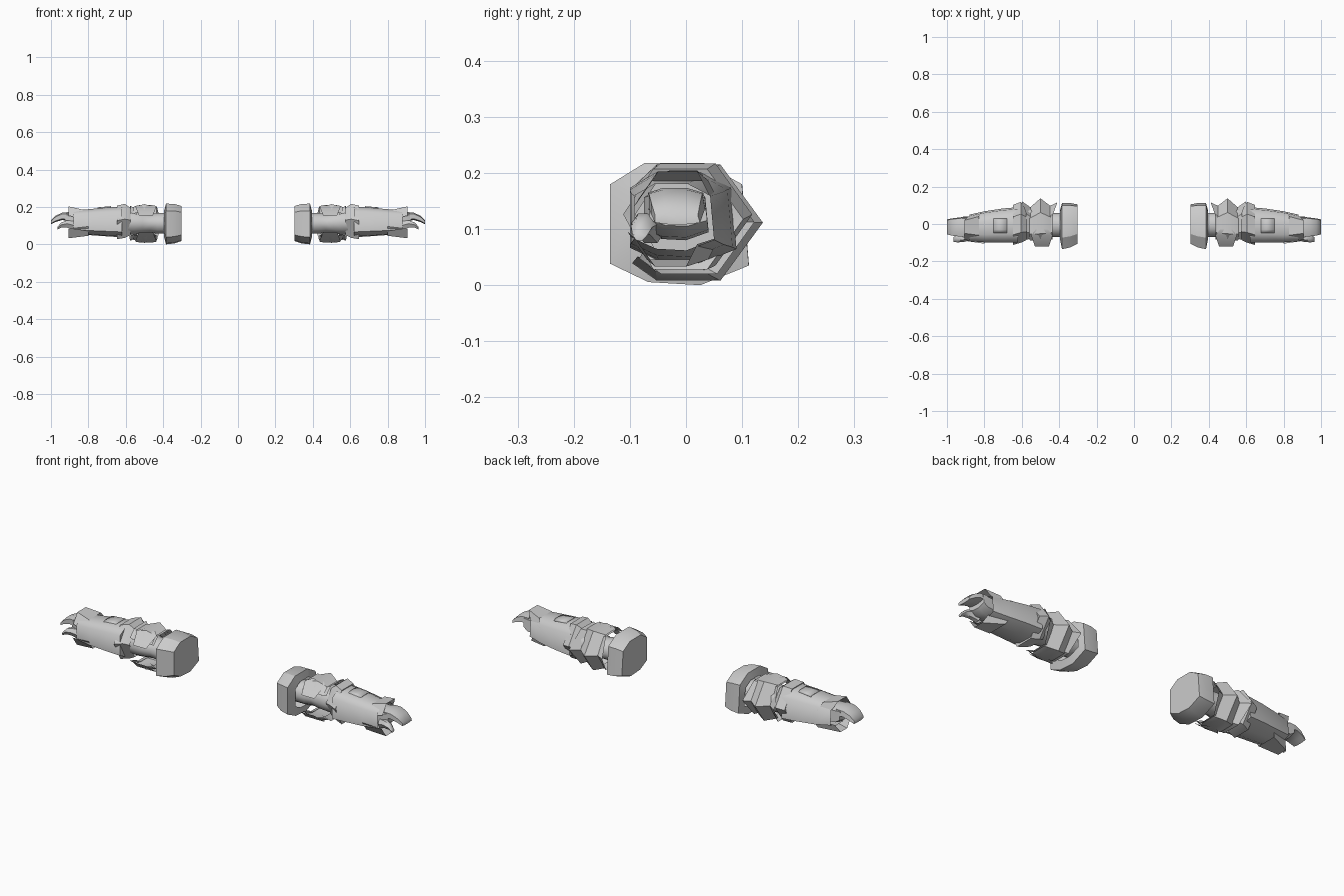
import bpy, bmesh, math

steel = bpy.data.materials.new("light_grey_steel")
steel.diffuse_color = (0.6, 0.6, 0.6, 1)

# Cross-sections as (y, z) in -1..1, starting at the back and going over the top
HEX = [(1, 0), (0.4, 1), (-0.5, 1), (-1, 0.1), (-0.5, -1), (0.4, -1)]
OCT = [(0.9, 0.65), (0.35, 1), (-0.5, 1), (-1, 0.65),
       (-1, -0.65), (-0.45, -0.95), (0.3, -1), (1, -0.68)]
ROUND = [(math.cos(i * math.pi / 5), math.sin(i * math.pi / 5)) for i in range(10)]


def ring(section, x, y0, y1, z0, z1, peak=0.0):
    """Section fitted to a box; peak shifts the back point along x."""
    cy, cz, ry, rz = (y0 + y1) / 2, (z0 + z1) / 2, (y1 - y0) / 2, (z1 - z0) / 2
    return [(x + peak * max(0, a) ** 3, cy + a * ry, cz + b * rz) for a, b in section]


def loft(name, rings, closed=True, cap_start=False, cap_end=False, angle=40, thick=0):
    """Skin rings into a shell, mirrored to the other arm."""
    bm = bmesh.new()
    rows = [[bm.verts.new(p) for p in r] for r in rings]
    n = len(rows[0])
    for a, b in zip(rows, rows[1:]):
        for i in range(n if closed else n - 1):
            j = (i + 1) % n
            bm.faces.new((a[i], b[i], b[j], a[j]))
    if cap_start:
        bm.faces.new(rows[0])
    if cap_end:
        bm.faces.new(rows[-1][::-1])
    bmesh.ops.recalc_face_normals(bm, faces=bm.faces)
    me = bpy.data.meshes.new(name)
    bm.to_mesh(me)
    bm.free()
    me.materials.append(steel)
    ob = bpy.data.objects.new(name, me)
    bpy.context.collection.objects.link(ob)
    bpy.ops.object.select_all(action='DESELECT')
    ob.select_set(True)
    bpy.context.view_layer.objects.active = ob
    bpy.ops.object.shade_smooth_by_angle(angle=math.radians(angle))
    if thick:
        s = ob.modifiers.new("thickness", 'SOLIDIFY')
        s.thickness = thick
    m = ob.modifiers.new("other_arm", 'MIRROR')
    m.use_mirror_merge = False
    return ob


def tube(name, section, stations, **kw):
    return loft(name, [ring(section, *s) for s in stations], **kw)


# Upper arm cuff, closed at the inner end and hollow at the outer end
tube("upper_cuff", OCT, [
    (0.395, -0.085, 0.075, 0.04, 0.18),
    (0.385, -0.135, 0.112, 0.0, 0.218),
    (0.34, -0.125, 0.112, 0.005, 0.216),
    (0.302, -0.105, 0.105, 0.018, 0.205)], cap_end=True, angle=30)

# Inner arm with a rounded elbow joint
tube("inner_arm", ROUND, [
    (0.36, -0.07, 0.06, 0.055, 0.17), (0.43, -0.07, 0.06, 0.055, 0.17),
    (0.47, -0.065, 0.065, 0.06, 0.165), (0.51, -0.075, 0.08, 0.055, 0.175),
    (0.56, -0.08, 0.085, 0.05, 0.185), (0.62, -0.075, 0.08, 0.05, 0.185)],
    cap_start=True, cap_end=True, angle=60)

# Elbow plates: open at the front, pointed at the back
OPEN = [(-0.85, 0.6), (-0.5, 1), (0.4, 1), (1, 0), (0.4, -1), (-0.5, -1), (-0.85, -0.7)]
for name, stations in {
    "elbow_plate_inner": [(0.435, -0.10, 0.115, 0.022, 0.20, -0.025),
                          (0.465, -0.085, 0.09, 0.035, 0.19)],
    "elbow_plate_middle": [(0.445, -0.10, 0.095, 0.025, 0.20),
                           (0.50, -0.115, 0.137, 0.008, 0.215),
                           (0.56, -0.10, 0.085, 0.025, 0.20)],
    "elbow_plate_outer": [(0.54, -0.09, 0.08, 0.035, 0.19),
                          (0.575, -0.10, 0.122, 0.02, 0.205, 0.025)],
}.items():
    tube(name, OPEN, stations, closed=False, angle=35)

# Pointed front plates above and below the elbow opening
for name, z, k in (("elbow_front_top", 0.185, 1), ("elbow_front_bottom", 0.035, -1)):
    loft(name, [
        [(0.46, -0.03, z + 0.025 * k), (0.525, -0.03, z + 0.025 * k)],
        [(0.435, -0.06, z + 0.02 * k), (0.55, -0.06, z + 0.02 * k)],
        [(0.455, -0.12, z - 0.03 * k), (0.53, -0.12, z - 0.03 * k)]],
        closed=False)

# Flared collar at the top of the forearm
tube("forearm_collar", HEX, [
    (0.575, -0.085, 0.09, 0.05, 0.195),
    (0.605, -0.10, 0.118, 0.035, 0.217),
    (0.648, -0.112, 0.102, 0.028, 0.207),
    (0.64, -0.09, 0.08, 0.05, 0.19)], angle=35)

# Tapered forearm
tube("forearm", OCT, [
    (0.62, -0.10, 0.09, 0.038, 0.202), (0.70, -0.10, 0.083, 0.043, 0.197),
    (0.80, -0.098, 0.068, 0.05, 0.188), (0.88, -0.092, 0.05, 0.062, 0.18)],
    cap_start=True, angle=60)

# Small raised plate on the forearm
loft("forearm_plate", [
    [(x, -0.05, 0.198 - d), (x, -0.03, 0.204 - d), (x, 0.02, 0.204 - d), (x, 0.03, 0.197 - d)]
    for x, d in ((0.68, 0), (0.752, 0.006))], closed=False, thick=0.008)

# Flared wrist guard with top and bottom points
for name, pts in {
    "wrist_guard_top": ((0.83, -0.06, 0.04, 0.186), (0.905, -0.05, 0.02, 0.203)),
    "wrist_guard_bottom": ((0.80, -0.07, 0.04, 0.046), (0.905, -0.055, 0.0, 0.033)),
}.items():
    k = 1 if "top" in name else -1
    loft(name, [[(x, a - 0.035, z - 0.05 * k), (x, a, z), (x, b, z),
                 (x - 0.02, b + 0.02, z - 0.04 * k)] for x, a, b, z in pts],
         closed=False, angle=50)

# Hand
tube("hand", OCT, [
    (0.85, -0.075, 0.04, 0.08, 0.17), (0.90, -0.075, 0.04, 0.085, 0.172),
    (0.925, -0.065, 0.038, 0.105, 0.17)],
    cap_start=True, cap_end=True, angle=50)

# Fingers curling forward and down
tube("fingers", OCT, [
    (0.90, -0.068, 0.036, 0.125, 0.173), (0.94, -0.066, 0.034, 0.13, 0.17),
    (0.975, -0.062, 0.03, 0.12, 0.153), (1.0, -0.055, 0.025, 0.108, 0.128)],
    cap_start=True, cap_end=True, angle=50)

# Thumb
tube("thumb", HEX, [
    (0.88, -0.088, -0.035, 0.075, 0.125), (0.915, -0.097, -0.05, 0.09, 0.128),
    (0.945, -0.098, -0.06, 0.09, 0.117), (0.965, -0.095, -0.07, 0.08, 0.095)],
    cap_start=True, cap_end=True, angle=50)
